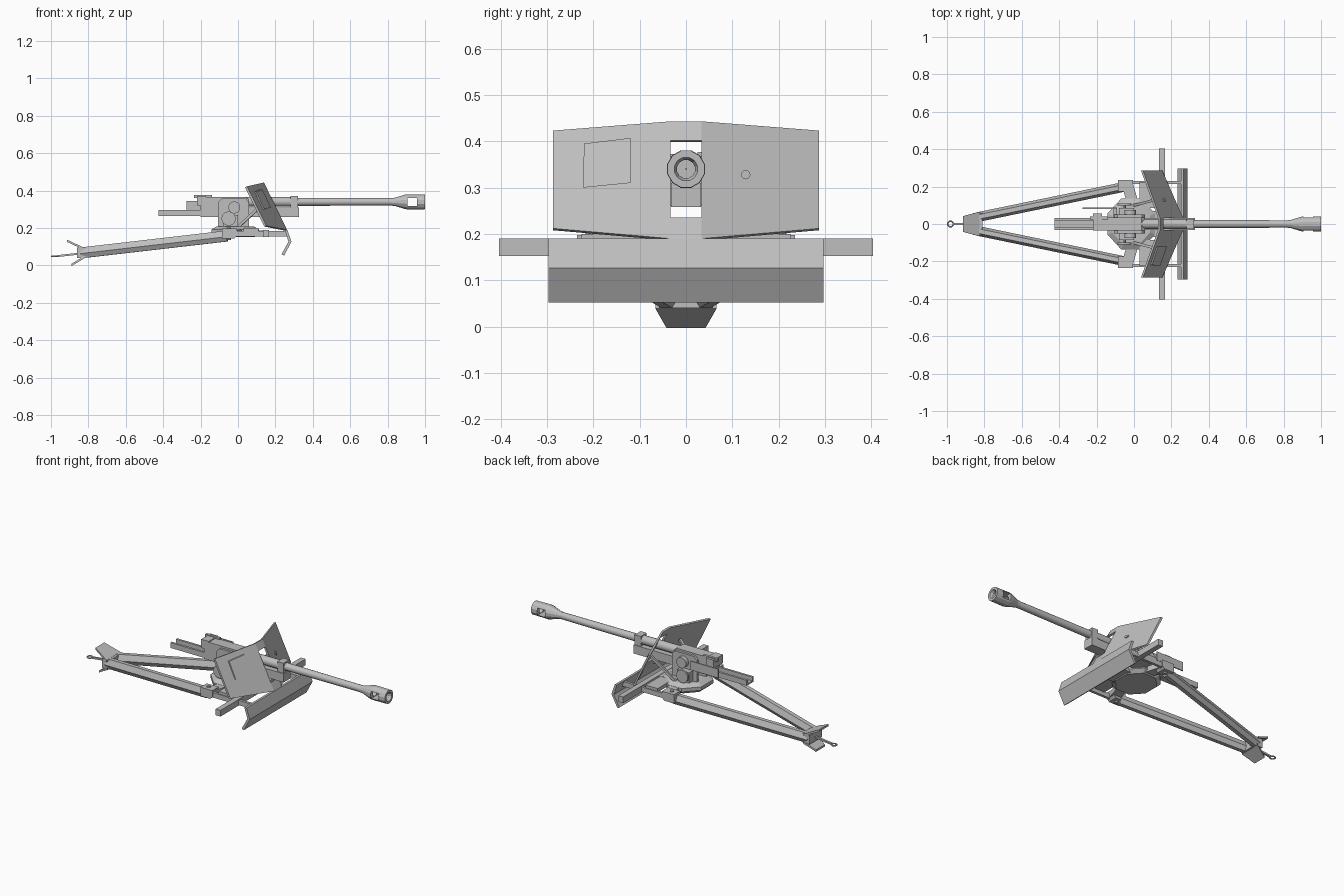
import bpy, bmesh, math
from mathutils import Vector

cube = bpy.data.objects.get("Cube")
if cube:
    bpy.data.objects.remove(cube)


def material(name, rgb):
    m = bpy.data.materials.new(name)
    m.use_nodes = True
    m.diffuse_color = (*rgb, 1)
    m.node_tree.nodes["Principled BSDF"].inputs["Base Color"].default_value = (*rgb, 1)
    return m


GREY = material("plain grey", (0.52, 0.52, 0.52))


def make(name, verts, faces, smooth=False):
    mesh = bpy.data.meshes.new(name)
    mesh.from_pydata([tuple(v) for v in verts], [], faces)
    bm = bmesh.new()
    bm.from_mesh(mesh)
    bmesh.ops.remove_doubles(bm, verts=bm.verts, dist=1e-5)
    bmesh.ops.recalc_face_normals(bm, faces=bm.faces)
    bm.to_mesh(mesh)
    bm.free()
    mesh.materials.append(GREY)
    ob = bpy.data.objects.new(name, mesh)
    bpy.context.collection.objects.link(ob)
    if smooth:
        bpy.ops.object.select_all(action="DESELECT")
        ob.select_set(True)
        bpy.context.view_layer.objects.active = ob
        bpy.ops.object.shade_smooth_by_angle(angle=math.radians(28))
    return ob


def loft(name, rings, closed=False, smooth=False):
    """Skin equal-length rings; cap the ends unless the skin closes on itself."""
    n, k = len(rings[0]), len(rings)
    faces = []
    for i in range(k if closed else k - 1):
        j = (i + 1) % k
        for a in range(n):
            b = (a + 1) % n
            faces.append((i * n + a, i * n + b, j * n + b, j * n + a))
    if not closed:
        faces += [tuple(range(n)), tuple(range((k - 1) * n, k * n))]
    return make(name, [v for r in rings for v in r], faces, smooth)


def prism(name, outline, y0, y1):
    """Side outline (x, z) pushed across y."""
    return loft(name, [[(x, y, z) for x, z in outline] for y in (y0, y1)])


def box(name, xs, ys, zs):
    (x0, x1), (z0, z1) = xs, zs
    return prism(name, [(x0, z0), (x1, z0), (x1, z1), (x0, z1)], *ys)


def beam(name, a, b, section):
    a, b = Vector(a), Vector(b)
    d = (b - a).normalized()
    side = d.cross(Vector((0, 0, 1))).normalized()
    up = side.cross(d)
    return loft(name, [[p + side * s + up * t for s, t in section] for p in (a, b)])


def rect(w, h):
    return [(-w, -h), (w, -h), (w, h), (-w, h)]


def disc(name, centre, r, depth, axis, sides=16):
    """Cylinder centred on a point, along axis 'y' or 'z'."""
    rings = []
    for t in (-depth / 2, depth / 2):
        ring = []
        for i in range(sides):
            q = 2 * math.pi * (i + 0.5) / sides
            u, v = r * math.cos(q), r * math.sin(q)
            off = (u, t, v) if axis == "y" else (u, v, t)
            ring.append(Vector(centre) + Vector(off))
        rings.append(ring)
    return loft(name, rings, smooth=sides > 12)


BORE = 0.34


def lathe(name, profile, sides=16, closed=False, smooth=True):
    """Turn (x, radius) pairs about the bore line."""
    rings = []
    for x, r in profile:
        angles = [2 * math.pi * (i + 0.5) / sides for i in range(sides)]
        rings.append([(x, r * math.cos(q), BORE + r * math.sin(q)) for q in angles])
    return loft(name, rings, closed, smooth)


# Barrel and hollow muzzle brake with side slots
lathe("barrel", [(-0.2, 0.027), (0.28, 0.026), (0.32, 0.022), (0.84, 0.02)])
brake = lathe("muzzle_brake", [(0.82, 0.021), (0.84, 0.023), (0.89, 0.039), (0.905, 0.042),
              (1.0, 0.041), (1.0, 0.026), (0.985, 0.02), (0.87, 0.02), (0.87, 0.001), (0.82, 0.001)],
              12, closed=True, smooth=False)
cutter = box("slot_cutter", (0.907, 0.958), (-0.1, 0.1), (BORE - 0.021, BORE + 0.021))
cutter.hide_render = True
mod = brake.modifiers.new("slots", "BOOLEAN")
mod.operation, mod.solver, mod.object = "DIFFERENCE", "EXACT", cutter
bpy.context.view_layer.update()
cut = bpy.data.meshes.new_from_object(brake.evaluated_get(bpy.context.evaluated_depsgraph_get()))
brake.modifiers.clear()
brake.data = cut
bpy.data.objects.remove(cutter)

# Cradle, collar, jacket, breech and recoil guard
box("cradle", (0.05, 0.325), (-0.032, 0.032), (0.258, 0.31))
box("barrel_collar", (0.28, 0.32), (-0.028, 0.028), (0.305, 0.37))
prism("jacket", [(-0.2, 0.26), (0.06, 0.26), (0.06, 0.35), (0.04, 0.367), (-0.2, 0.367)], -0.034, 0.034)
box("breech_block", (-0.22, -0.17), (-0.034, 0.055), (0.32, 0.372))
box("breech_lever", (-0.235, -0.14), (0.025, 0.04), (0.36, 0.377))
for s in (1, -1):
    box("slide_rail", (-0.425, -0.19), sorted((s * 0.02, s * 0.033)), (0.265, 0.297))
box("slide_floor", (-0.425, -0.19), (-0.033, 0.033), (0.265, 0.274))
box("recoil_guard", (-0.275, -0.09), (0.081, 0.088), (0.292, 0.345))
box("guard_bracket", (-0.11, -0.09), (0.03, 0.086), (0.295, 0.32))

# Turntable pan and upper carriage
loft("turntable_pan", [[(-0.015 + r * math.cos(q), 1.08 * r * math.sin(q), z)
     for q in [math.pi * (i + 0.5) / 4 for i in range(8)]]
     for r, z in ((0.115, 0.153), (0.137, 0.172), (0.137, 0.192), (0.11, 0.208))])
cheek = [(-0.107, 0.195), (0.058, 0.195), (0.058, 0.337), (0.042, 0.357), (-0.088, 0.357), (-0.107, 0.337)]
for s in (1, -1):
    prism("cheek", cheek, s * 0.036, s * 0.05)
    disc("trunnion", (-0.02, s * 0.06, 0.31), 0.032, 0.03, "y")
    box("gear_case", (-0.08, 0.0), sorted((s * 0.05, s * 0.085)), (0.205, 0.27))
    disc("handwheel", (-0.05, s * 0.105, 0.25), 0.038, 0.01, "y")
    disc("handwheel_shaft", (-0.05, s * 0.09, 0.25), 0.008, 0.04, "y", 8)

# Lower frame: axle, side rails, hinges and trails
box("axle", (0.134, 0.166), (-0.403, 0.403), (0.153, 0.19))
box("axle_mount", (0.08, 0.15), (-0.07, 0.07), (0.158, 0.188))
trail_section = [(-0.012, -0.029), (0.012, -0.029), (0.026, -0.004),
                 (0.012, 0.029), (-0.012, 0.029), (-0.026, -0.004)]
for s in (1, -1):
    box("side_rail", (-0.03, 0.262), sorted((s * 0.214, s * 0.23)), (0.155, 0.184))
    beam("hinge_arm", (0.0, s * 0.09, 0.175), (-0.035, s * 0.21, 0.175), rect(0.03, 0.016))
    prism("hinge_block", [(-0.085, 0.145), (-0.02, 0.145), (-0.005, 0.16), (-0.005, 0.198), (-0.085, 0.198)],
          s * 0.175, s * 0.235)
    disc("hinge_pin", (-0.05, s * 0.205, 0.17), 0.012, 0.068, "z", 10)
    beam("trail", (-0.84, s * 0.036, 0.067), (-0.06, s * 0.197, 0.157), trail_section)
    beam("shield_strut", (0.0, s * 0.1, 0.205), (0.135, s * 0.135, 0.33), rect(0.007, 0.007))
    box("frame_lug", (0.03, 0.11), sorted((s * 0.085, s * 0.225)), (0.178, 0.2))

# Front ground plate, bent along its width
prism("ground_plate", [(0.25, 0.19), (0.264, 0.19), (0.286, 0.127), (0.246, 0.052),
                       (0.233, 0.06), (0.27, 0.127)], -0.297, 0.297)

# Rear spades, flaring up and down behind the trail ends
for name, root, tip in (("upper_spade", (-0.825, 0.09), (-0.915, 0.132)),
                        ("lower_spade", (-0.82, 0.045), (-0.89, 0.003))):
    rings = []
    for (x, z), w in ((root, 0.066), (tip, 0.042)):
        rings.append([(x, -w, z - 0.006), (x, w, z - 0.006), (x, w, z + 0.006), (x, -w, z + 0.006)])
    loft(name, rings)
box("trail_clamp", (-0.86, -0.81), (-0.058, 0.058), (0.04, 0.095))

# Towing rod and eye
beam("tow_rod", (-0.84, 0, 0.064), (-0.965, 0, 0.05), rect(0.006, 0.005))
eye = []
for i in range(16):
    q = 2 * math.pi * i / 16
    eye.append([((0.015 + 0.004 * math.cos(t)) * math.cos(q) - 0.981,
                 (0.015 + 0.004 * math.cos(t)) * math.sin(q), 0.049 + 0.004 * math.sin(t))
                for t in [math.pi * j / 3 for j in range(6)]])
loft("tow_eye", eye, closed=True)


# Swept shield with a central window
def on_shield(y, z, lift=0.0):
    x = 0.139 - 0.487 * (z - 0.443) - 0.396 * (max(abs(y), 0.033) - 0.033)
    return Vector((x + lift, y, z))


levels = (0.443, 0.402, 0.235, 0.19)
verts, faces = [], []
for s in (1, -1):
    verts += [on_shield(s * 0.033, z) for z in levels]
    verts += [on_shield(s * 0.287, z) for z in (0.212, 0.423)]
faces = [(0, 1, 2, 3, 4, 5), (11, 10, 9, 8, 7, 6), (0, 6, 7, 1), (2, 8, 9, 3)]
back = [v - Vector((0.011, 0, 0.004)) for v in verts]
n = len(verts)
faces += [tuple(i + n for i in reversed(f)) for f in faces]
edges = [(0, 5), (5, 4), (4, 3), (3, 9), (9, 10), (10, 11), (11, 6), (6, 0),
         (1, 2), (2, 8), (8, 7), (7, 1)]
faces += [(a, b, b + n, a + n) for a, b in edges]
make("shield", verts + back, faces)

# Sight hatch and small port on the shield
corners = ((-0.12, 0.407), (-0.22, 0.395), (-0.222, 0.3), (-0.12, 0.31))
loft("sight_hatch", [[on_shield(y, z, h) for y, z in corners] for h in (-0.001, 0.007)])
port = [(0.129 + 0.01 * math.cos(q), 0.328 + 0.01 * math.sin(q))
        for q in [math.pi * i / 6 for i in range(12)]]
loft("shield_port", [[on_shield(y, z, h) for y, z in port] for h in (-0.001, 0.007)])
